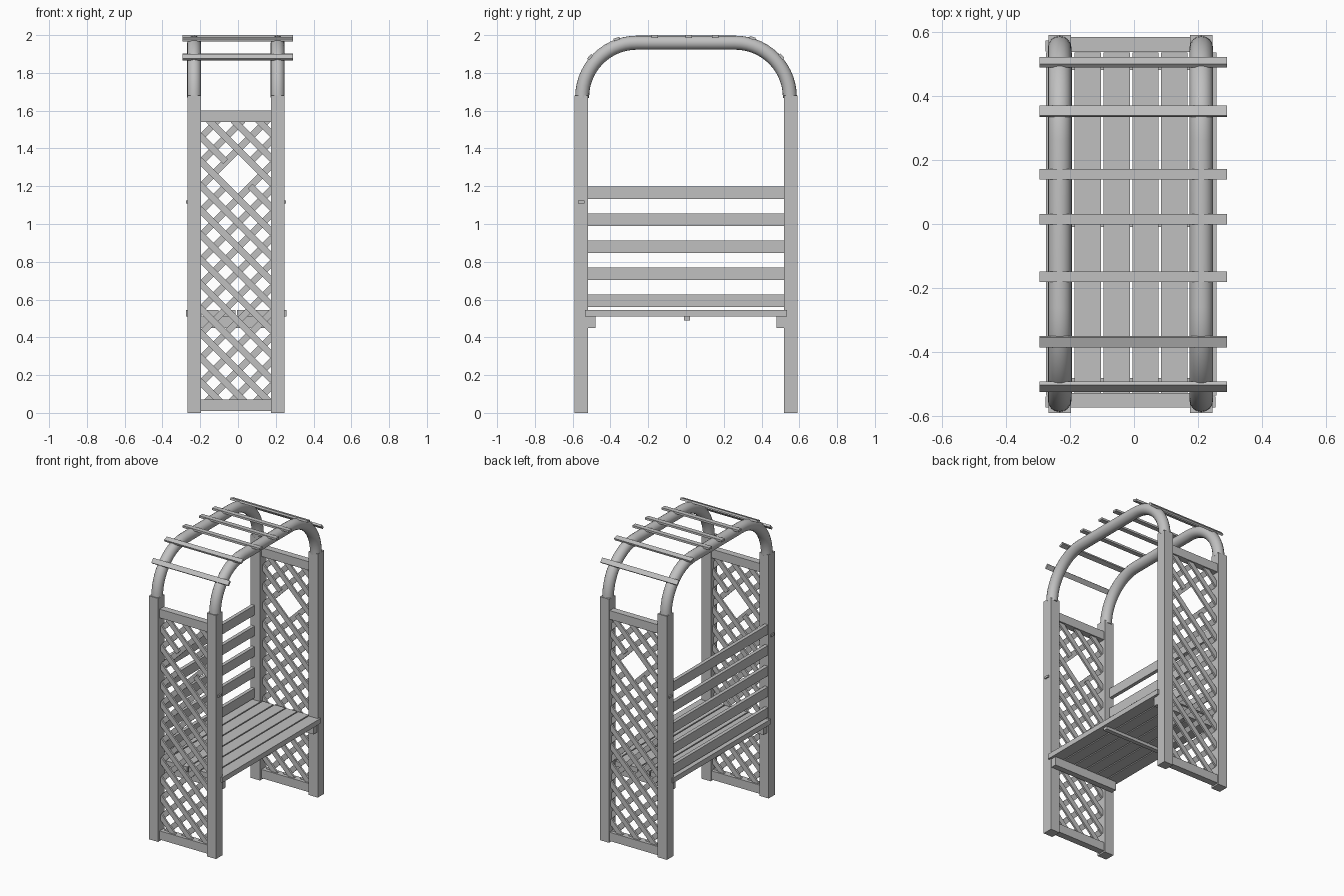
import bpy
import math
from mathutils import Matrix, Vector

if "Cube" in bpy.data.objects:
    bpy.data.objects.remove(bpy.data.objects["Cube"], do_unlink=True)


def make_material(name, value):
    m = bpy.data.materials.new(name)
    m.use_nodes = True
    colour = (value, value, value, 1)
    m.diffuse_color = colour
    m.node_tree.nodes["Principled BSDF"].inputs["Base Color"].default_value = colour
    return m


grey = make_material("light grey", 0.53)


def box(name, x, y, z, rot=None):
    """Box from (min, max) ranges, optionally turned about its centre."""
    bpy.ops.mesh.primitive_cube_add(size=1)
    ob = bpy.context.object
    ob.name = name
    size = Vector((x[1] - x[0], y[1] - y[0], z[1] - z[0]))
    centre = Vector((sum(x) / 2, sum(y) / 2, sum(z) / 2))
    ob.data.transform(Matrix.Diagonal(size).to_4x4())
    ob.matrix_world = Matrix.Translation(centre) @ (rot or Matrix())
    ob.data.materials.append(grey)
    return ob


def around(c, width):
    return (c - width / 2, c + width / 2)


LEFT_X, RIGHT_X = 0.21, -0.232      # post centre lines
POST_Y, POST = 0.555, 0.07
ARCH_Y, ARCH_Z, ARCH_R, TUBE_R = 0.26, 1.67, 0.29, 0.037

# Corner posts
for side, x in (("left", LEFT_X), ("right", RIGHT_X)):
    for end, s in (("front", -1), ("back", 1)):
        box(f"{side}_{end}_post", around(x, POST), around(s * POST_Y, POST), (0, 1.68))

# Rounded arch tubes
for side, x in (("left", LEFT_X), ("right", RIGHT_X)):
    steps = 14
    quarter = [(ARCH_Y + ARCH_R * math.cos(a), ARCH_Z + ARCH_R * math.sin(a))
               for a in (math.pi / 2 * i / steps for i in range(steps + 1))]
    path = quarter + [(-y, z) for y, z in reversed(quarter)]
    curve = bpy.data.curves.new(f"{side}_arch", "CURVE")
    curve.dimensions = "3D"
    curve.bevel_depth = TUBE_R
    curve.bevel_resolution = 6
    curve.use_fill_caps = True
    spline = curve.splines.new("POLY")
    spline.points.add(len(path) - 1)
    for p, (y, z) in zip(spline.points, path):
        p.co = (x, y, z, 1)
    curve.materials.append(grey)
    arch = bpy.data.objects.new(f"{side}_arch", curve)
    bpy.context.collection.objects.link(arch)
    bpy.ops.object.select_all(action="DESELECT")
    arch.select_set(True)
    bpy.context.view_layer.objects.active = arch
    bpy.ops.object.convert(target="MESH")
    bpy.ops.object.shade_smooth_by_angle(angle=math.radians(40))

# Roof slats lying tangent to the arch
for i, y in enumerate((-0.508, -0.367, -0.165, 0.015, 0.155, 0.352, 0.505)):
    tilt, z = 0, 1.993
    over = abs(y) - ARCH_Y
    if over > 0:
        reach = ARCH_R + TUBE_R
        tilt = -math.copysign(math.asin(over / reach), y)
        z = ARCH_Z + reach * math.cos(tilt)
    box(f"roof_slat_{i + 1}", (-0.295, 0.29), around(y, 0.033), around(z, 0.014),
        Matrix.Rotation(tilt, 4, "X"))

# Lattice panels with a diamond opening
X0, X1, Z0, Z1 = -0.205, 0.183, 0.06, 1.55
PITCH, STRIP, HOLE_X, HOLE_Z = 0.13, 0.035, 0.0, 1.265


def strip(name, slope, offset, xa, xb, y):
    """Diagonal strip on z = HOLE_Z + offset + slope * x, kept inside the frame."""
    hits = sorted(((Z0 - HOLE_Z - offset) * slope, (Z1 - HOLE_Z - offset) * slope))
    xa, xb = max(xa, hits[0]), min(xb, hits[1])
    if xb - xa < 0.015:
        return
    mid = (xa + xb) / 2
    box(name, around(mid, (xb - xa) * math.sqrt(2)), around(y, 0.012),
        around(HOLE_Z + offset + slope * mid, STRIP),
        Matrix.Rotation(-slope * math.pi / 4, 4, "Y"))


for end, y in (("front", -0.55), ("back", 0.56)):
    for part, z in (("bottom", (0.01, 0.07)), ("top", (1.54, 1.6))):
        box(f"{end}_{part}_rail", (-0.21, 0.185), around(y, 0.046), z)
    for slope in (-1, 1):
        layer = y + slope * 0.006
        for k in range(-12, 6):
            name = f"{end}_lattice_strip"
            if k == 0:
                gap = PITCH / 2
                strip(name, slope, 0, X0, HOLE_X - gap, layer)
                strip(name, slope, 0, HOLE_X + gap, X1, layer)
            else:
                strip(name, slope, k * PITCH, X0, X1, layer)

# Seat planks
for i in range(6):
    x = -0.275 + 0.09 * i
    box(f"seat_plank_{i + 1}", (x, x + 0.082), (-0.535, 0.535), (0.51, 0.545))

# Seat supports
for name, s in (("front", -1), ("back", 1)):
    box(f"{name}_seat_support", (-0.255, 0.24), around(s * 0.5, 0.04), (0.45, 0.51))
box("middle_seat_support", (-0.255, 0.24), around(0.005, 0.03), (0.49, 0.51))

# Backrest slats
for i in range(5):
    z = 0.56 + 0.143 * i
    box(f"backrest_slat_{i + 1}", (-0.262, -0.237), (-0.525, 0.525), (z, z + 0.066))

# Small pegs on the outer post faces
for x, y in ((LEFT_X + 0.037, -POST_Y), (RIGHT_X - 0.037, -POST_Y), (RIGHT_X - 0.037, POST_Y)):
    box("post_peg", around(x, 0.014), around(y, 0.034), around(1.117, 0.015))
